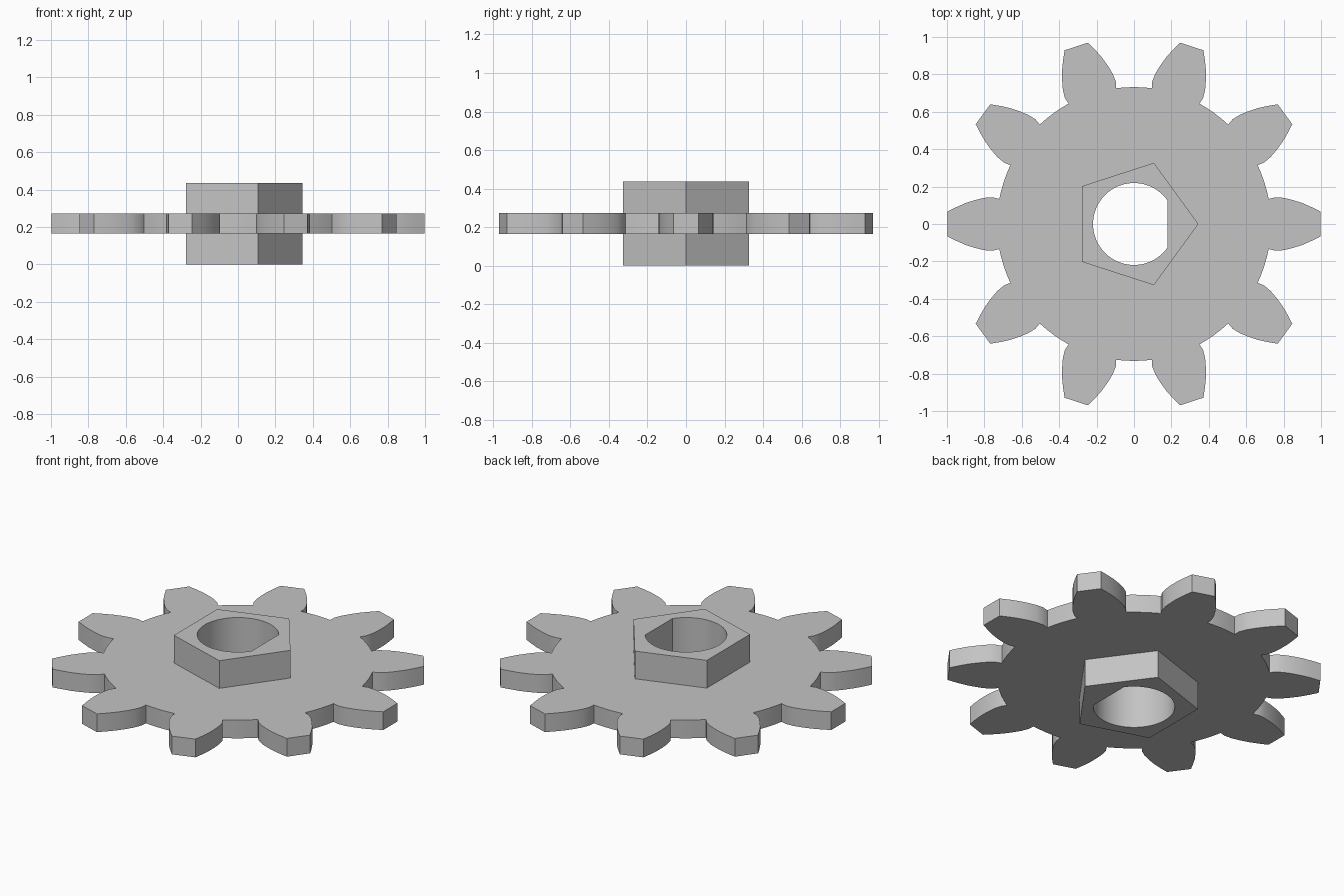
import bpy, bmesh
from math import pi, cos, sin, acos
from mathutils import Vector, Matrix

cube = bpy.data.objects.get("Cube")
if cube:
    bpy.data.objects.remove(cube, do_unlink=True)

grey = bpy.data.materials.new("light grey")
grey.use_nodes = True
grey.diffuse_color = (0.55, 0.55, 0.55, 1)
bsdf = next(n for n in grey.node_tree.nodes if n.type == 'BSDF_PRINCIPLED')
bsdf.inputs["Base Color"].default_value = grey.diffuse_color

TEETH = 10
HEIGHT = 0.437
PLATE_LOW, PLATE_HIGH = 0.165, 0.273


def polar(radius, angle):
    return Vector((radius * cos(angle), radius * sin(angle)))


def pentagon():
    return [polar(0.344, 2 * pi * i / 5) for i in range(5)]


def d_bore(radius=0.219, flat=0.178, steps=64):
    # Round hole with one flat side facing +x
    start = acos(flat / radius)
    return [polar(radius, start + (2 * pi - 2 * start) * i / steps) for i in range(steps + 1)]


def gear_outline():
    # Half of one tooth, from root to tip, pointing along +x
    half = [(0.72, 0.134), (0.755, 0.143), (0.80, 0.14), (0.85, 0.128),
            (0.90, 0.112), (0.95, 0.09), (0.998, 0.066)]
    tooth = [Vector((x, -y)) for x, y in half] + [Vector(p) for p in reversed(half)]
    points = []
    for i in range(TEETH):
        angle = 2 * pi * i / TEETH
        points += [Matrix.Rotation(angle, 2) @ p for p in tooth]
        # Rounded floor of the gap to the next tooth
        points += [polar(0.732, angle + pi / TEETH + d) for d in (-0.07, 0, 0.07)]
    return points


def ring_prism(name, outer, inner, low, high, inner_wall=True):
    bm = bmesh.new()
    loops = []
    for outline in (outer, inner):
        bottom = [bm.verts.new((p.x, p.y, low)) for p in outline]
        top = [bm.verts.new((p.x, p.y, high)) for p in outline]
        loops.append((bottom, top))
    # Flat caps with a hole
    for level in (0, 1):
        edges = []
        for loop in loops:
            ring = loop[level]
            edges += [bm.edges.new((a, b)) for a, b in zip(ring, ring[1:] + ring[:1])]
        bmesh.ops.triangle_fill(bm, edges=edges, use_beauty=True,
                                normal=(0, 0, 1 if level else -1))
    for f in bm.faces:
        f.normal_update()
        is_top = f.calc_center_median().z > (low + high) / 2
        if (f.normal.z > 0) != is_top:
            f.normal_flip()
    # Outer wall, and inner wall where it is exposed
    for index, (bottom, top) in enumerate(loops):
        if index == 1 and not inner_wall:
            continue
        for i in range(len(bottom)):
            j = (i + 1) % len(bottom)
            quad = [bottom[i], bottom[j], top[j], top[i]]
            bm.faces.new(quad if index == 0 else quad[::-1])
    mesh = bpy.data.meshes.new(name)
    bm.to_mesh(mesh)
    bm.free()
    mesh.materials.append(grey)
    obj = bpy.data.objects.new(name, mesh)
    bpy.context.collection.objects.link(obj)
    bpy.ops.object.select_all(action='DESELECT')
    obj.select_set(True)
    bpy.context.view_layer.objects.active = obj
    bpy.ops.object.shade_smooth_by_angle(angle=pi / 9)
    return obj


# Toothed plate fitted around the five-sided hub
ring_prism("gear_plate", gear_outline(), pentagon(), PLATE_LOW, PLATE_HIGH, inner_wall=False)
ring_prism("hub", pentagon(), d_bore(), 0, HEIGHT)
